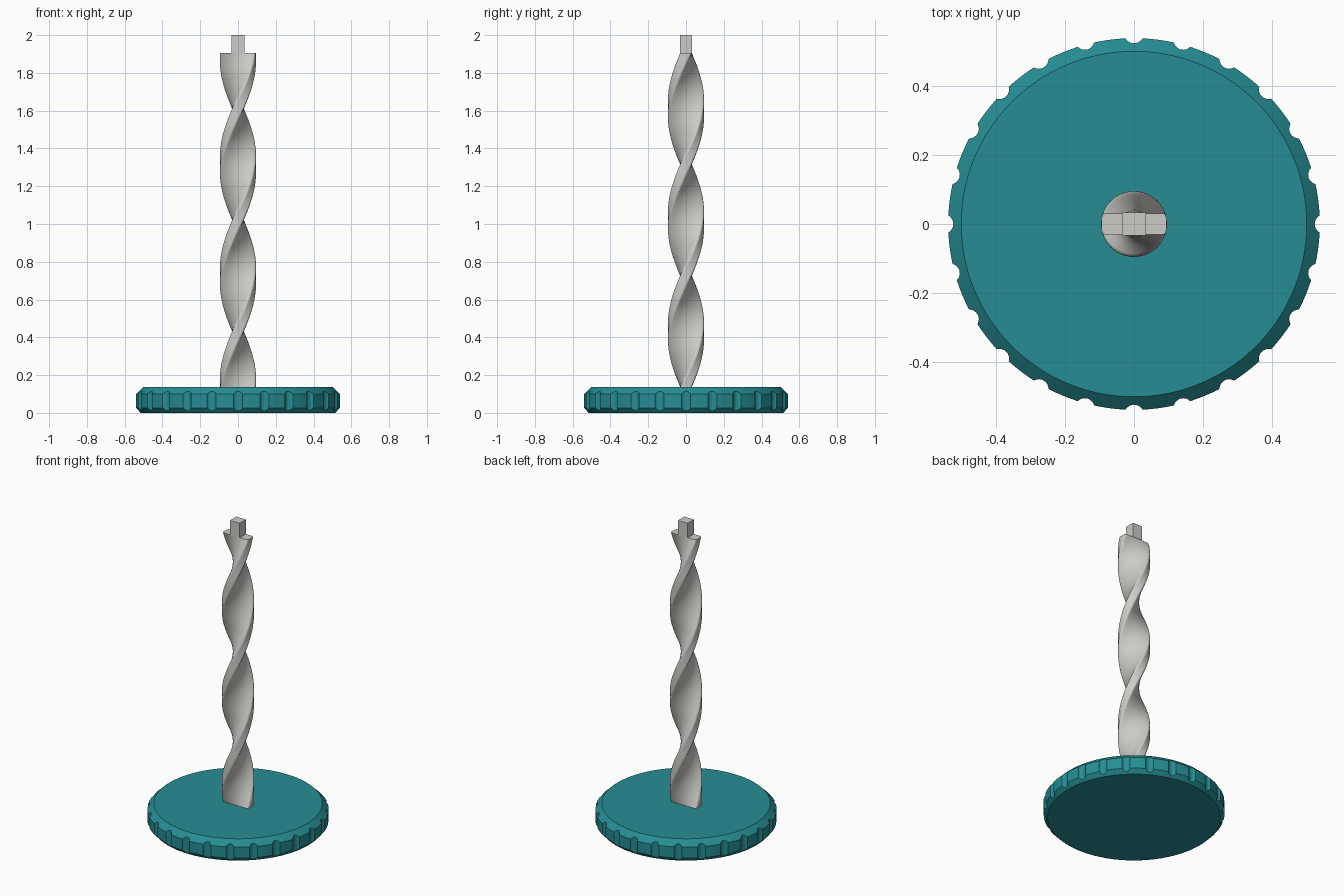
import bpy, bmesh, math
from mathutils import Matrix, Vector

if "Cube" in bpy.data.objects:
    bpy.data.objects.remove(bpy.data.objects["Cube"])

BASE_TOP, BAR_TOP, TOP = 0.137, 1.905, 2.0
NOTCHES = 24


def material(name, rgb):
    mat = bpy.data.materials.new(name)
    mat.use_nodes = True
    mat.diffuse_color = (*rgb, 1)
    mat.node_tree.nodes["Principled BSDF"].inputs["Base Color"].default_value = (*rgb, 1)
    return mat


def finish(name, bm, mat=None):
    bmesh.ops.recalc_face_normals(bm, faces=bm.faces)
    mesh = bpy.data.meshes.new(name)
    bm.to_mesh(mesh)
    bm.free()
    obj = bpy.data.objects.new(name, mesh)
    bpy.context.collection.objects.link(obj)
    if mat:
        mesh.materials.append(mat)
    return obj


def smooth(obj, degrees):
    bpy.ops.object.select_all(action="DESELECT")
    obj.select_set(True)
    bpy.context.view_layer.objects.active = obj
    bpy.ops.object.shade_smooth_by_angle(angle=math.radians(degrees))


def loft(bm, rings):
    """Skin equal-length rings of points and cap both ends."""
    loops = [[bm.verts.new(p) for p in ring] for ring in rings]
    for a, b in zip(loops, loops[1:]):
        for i in range(len(a)):
            j = (i + 1) % len(a)
            bm.faces.new((a[i], a[j], b[j], b[i]))
    bm.faces.new(loops[0][::-1])
    bm.faces.new(loops[-1])


def circle(r, z, n):
    return [(r * math.cos(math.tau * i / n), r * math.sin(math.tau * i / n), z) for i in range(n)]


teal = material("teal", (0.019, 0.27, 0.295))
grey = material("warm light grey", (0.61, 0.60, 0.57))

# Round base with chamfered rims
bm = bmesh.new()
loft(bm, [circle(r, z, 144) for r, z in
          ((0.515, 0), (0.54, 0.027), (0.54, 0.1), (0.502, BASE_TOP))])
base = finish("base", bm, teal)

# Ring of grip notches cut from the rim
bm = bmesh.new()
for i in range(NOTCHES):
    place = Matrix.Rotation(math.tau * i / NOTCHES, 4, "Z") @ Matrix.Translation((0.553, 0, 0.07))
    bmesh.ops.create_cone(bm, cap_ends=True, segments=24, radius1=0.028, radius2=0.028,
                          depth=0.3, matrix=place)
cutter = finish("notch_cutter", bm)
cutter.hide_render = True
cut = base.modifiers.new("grip_notches", "BOOLEAN")
cut.operation, cut.solver, cut.object = "DIFFERENCE", "EXACT", cutter
bpy.context.view_layer.objects.active = base
bpy.ops.object.modifier_apply(modifier=cut.name)
bpy.data.objects.remove(cutter)
smooth(base, 25)


# Rounded flat section for the twisted bar
def bar_section(w=0.094, t=0.031, r=0.014, arc=5, side=8):
    pts = []
    for k, (sx, sy) in enumerate(((1, 1), (-1, 1), (-1, -1), (1, -1))):
        for s in range(arc + 1):
            a = math.pi / 2 * (k + s / arc)
            pts.append(Vector((sx * (w - r) + r * math.cos(a), sy * (t - r) + r * math.sin(a), 0)))
        if k % 2 == 0:
            for s in range(1, side):
                pts.append(Vector((sx * (w - r) * (1 - 2 * s / side), sy * t, 0)))
    return pts


# Bar twisted through one and a half turns
section = bar_section()
steps = 120
rings = []
for i in range(steps + 1):
    f = i / steps
    lift = Vector((0, 0, BASE_TOP + f * (BAR_TOP - BASE_TOP)))
    turn = Matrix.Rotation(3 * math.pi * f, 3, "Z")
    rings.append([turn @ p + lift for p in section])
bm = bmesh.new()
loft(bm, rings)
smooth(finish("twisted_bar", bm, grey), 35)

# Square peg on the bar's end
bm = bmesh.new()
bmesh.ops.create_cube(bm, size=1, matrix=Matrix.Translation((0, 0, (BAR_TOP + TOP) / 2))
                      @ Matrix.Diagonal((0.07, 0.066, TOP - BAR_TOP, 1)))
finish("top_peg", bm, grey)
